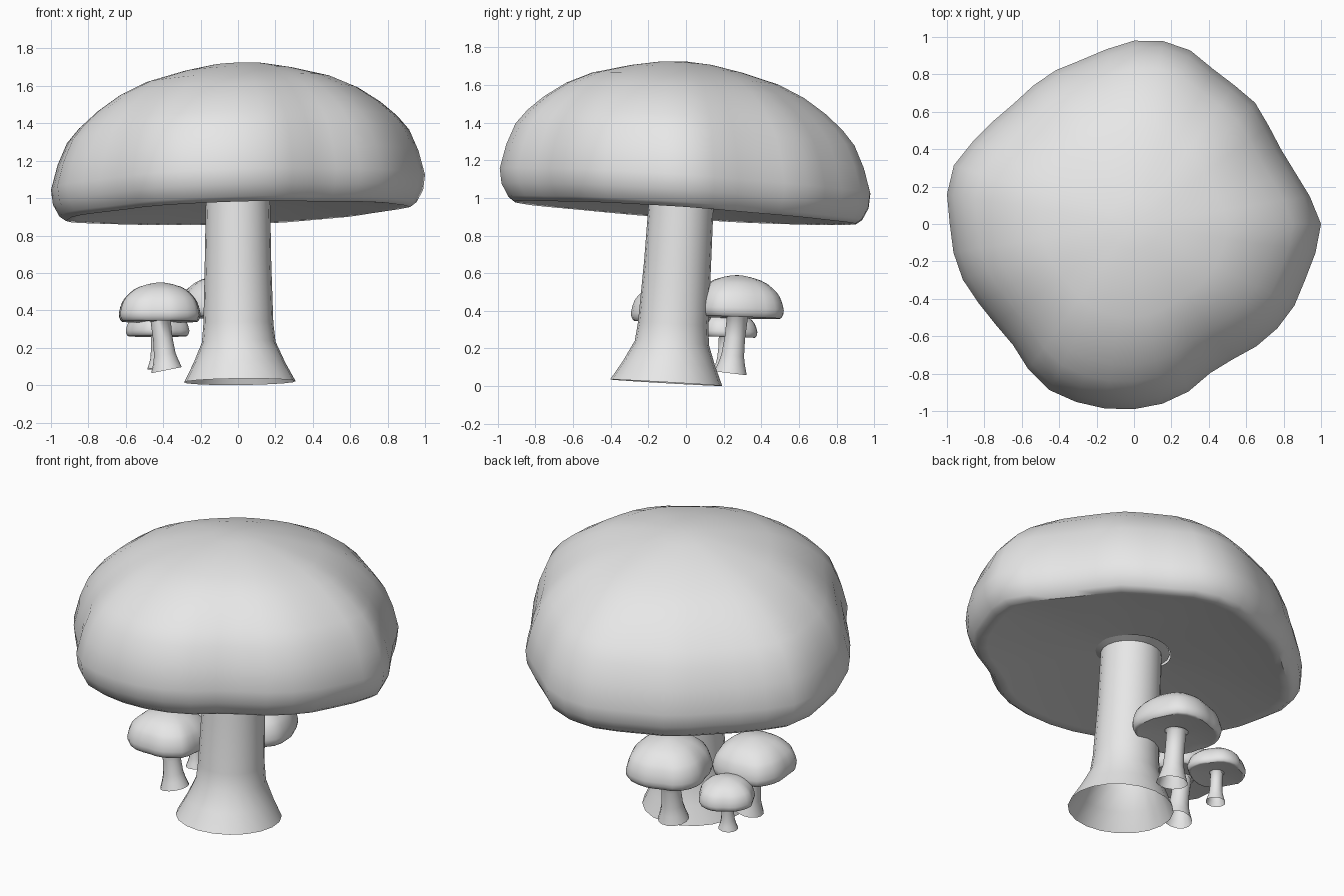
import bpy, bmesh, math
from mathutils import Vector

cube = bpy.data.objects.get("Cube")
if cube:
    bpy.data.objects.remove(cube, do_unlink=True)

# One pale grey material for everything
grey = bpy.data.materials.new("pale grey")
grey.use_nodes = True
grey.diffuse_color = (0.8, 0.8, 0.8, 1)
grey.node_tree.nodes["Principled BSDF"].inputs["Base Color"].default_value = (0.8, 0.8, 0.8, 1)

# Lobed outline of a cap: radius every 15 degrees, counter-clockwise from +x
OUTLINE = [1.0, .915, .88, .916, .92, .985, .98, .925, .922, .91, .955, 1.02,
           .985, .97, .925, .915, .99, 1.0, .99, .955, .888, .925, .96, .965]
# Cap profile from crown to the hole underneath: (radius, height above rim)
PROFILE = [(.14, .775), (.3, .745), (.5, .693), (.64, .63), (.76, .55), (.85, .472),
           (.915, .395), (.965, .28), (1.0, .15), (.99, .07), (.955, .005),
           (.92, -.02), (.87, -.012), (.55, .025), (.21, .05)]
CROWN = .785


def outline(angle):
    """Smooth periodic interpolation of the lobed outline."""
    n = len(OUTLINE)
    t = angle / math.tau * n
    i, f = math.floor(t), t - math.floor(t)
    a, b, c, d = (OUTLINE[(i + k) % n] for k in (-1, 0, 1, 2))
    return b + .5 * f * (c - a + f * (2 * a - 5 * b + 4 * c - d + f * (3 * (b - c) + d - a)))


def loft(name, rings, crown=None):
    """Skin a list of rings; close the first one with a crown point if given."""
    bm = bmesh.new()
    loops = [[bm.verts.new(p) for p in ring] for ring in rings]
    n = len(loops[0])
    for upper, lower in zip(loops, loops[1:]):
        for i in range(n):
            j = (i + 1) % n
            bm.faces.new((upper[i], lower[i], lower[j], upper[j]))
    if crown:
        tip = bm.verts.new(crown)
        for i in range(n):
            bm.faces.new((tip, loops[0][i], loops[0][(i + 1) % n]))
    mesh = bpy.data.meshes.new(name)
    bm.to_mesh(mesh)
    bm.free()
    mesh.materials.append(grey)
    obj = bpy.data.objects.new(name, mesh)
    bpy.context.collection.objects.link(obj)
    bpy.ops.object.select_all(action='DESELECT')
    obj.select_set(True)
    bpy.context.view_layer.objects.active = obj
    bpy.ops.object.shade_smooth_by_angle(angle=math.radians(50))
    return obj


def cap(name, centre, radius, height, tilt, turn=0, lobes=1, segments=40):
    """Wavy domed cap; tilt is the rise of the rim along x and y."""
    c = Vector(centre)
    rings = []
    for r, h in PROFILE:
        ring = []
        for k in range(segments):
            a = math.tau * k / segments
            wave = 1 + (outline(a + turn) - 1) * min(1, r * 1.1) * lobes
            x, y = (radius * r * wave * f(a) for f in (math.cos, math.sin))
            ring.append(c + Vector((x, y, h * height + tilt[0] * x + tilt[1] * y)))
        rings.append(ring)
    loft(name, rings, c + Vector((0, 0, CROWN * height)))


def stem(name, stations, tilt, segments=20):
    """Open flared tube through (x, y, z, radius) stations, listed top to bottom."""
    rings = []
    for x, y, z, r in stations:
        ring = []
        for k in range(segments):
            a = math.tau * k / segments
            dx, dy = r * math.cos(a), r * math.sin(a)
            ring.append((x + dx, y + dy, z + tilt[0] * dx + tilt[1] * dy))
        rings.append(ring)
    loft(name, rings)


# Large mushroom
cap("large_cap", (0, 0, .94), 1, 1, (.035, -.068))
stem("large_stem", [(0, -.02, 1.0, .215), (0, -.025, .985, .172), (0, -.045, .65, .178),
                    (.002, -.068, .33, .187), (.004, -.075, .23, .197),
                    (.007, -.09, .12, .245), (.01, -.105, .018, .298)], (.01, -.058))

# Three small mushrooms: cap centre, cap radius, cap height, rim tilt, stem base, stem radius
SMALL = [("left", (-.415, -.075, .345), .24, .26, (.0, -.03), (-.382, -.075, .08), .053, (.2, .0)),
         ("rear", (-.08, .275, .37), .255, .28, (.02, -.03), (-.08, .237, .068), .057, (.0, -.12)),
         ("outer", (-.43, .21, .265), .172, .18, (.0, -.03), (-.43, .2, .088), .036, (.05, -.05))]
for n, (side, top, radius, height, tilt, base, r, lean) in enumerate(SMALL):
    cap(side + "_small_cap", top, radius, height, tilt, turn=1.3 * n + .6, segments=28)
    t, b = Vector(top), Vector(base)
    t.z += .045 * height
    stations = [(*t.lerp(b, f), r * k) for f, k in
                ((0, 1.2), (.03, 1.0), (.4, .97), (.7, 1.08), (.85, 1.28), (1, 1.55))]
    stem(side + "_small_stem", stations, lean, segments=14)
